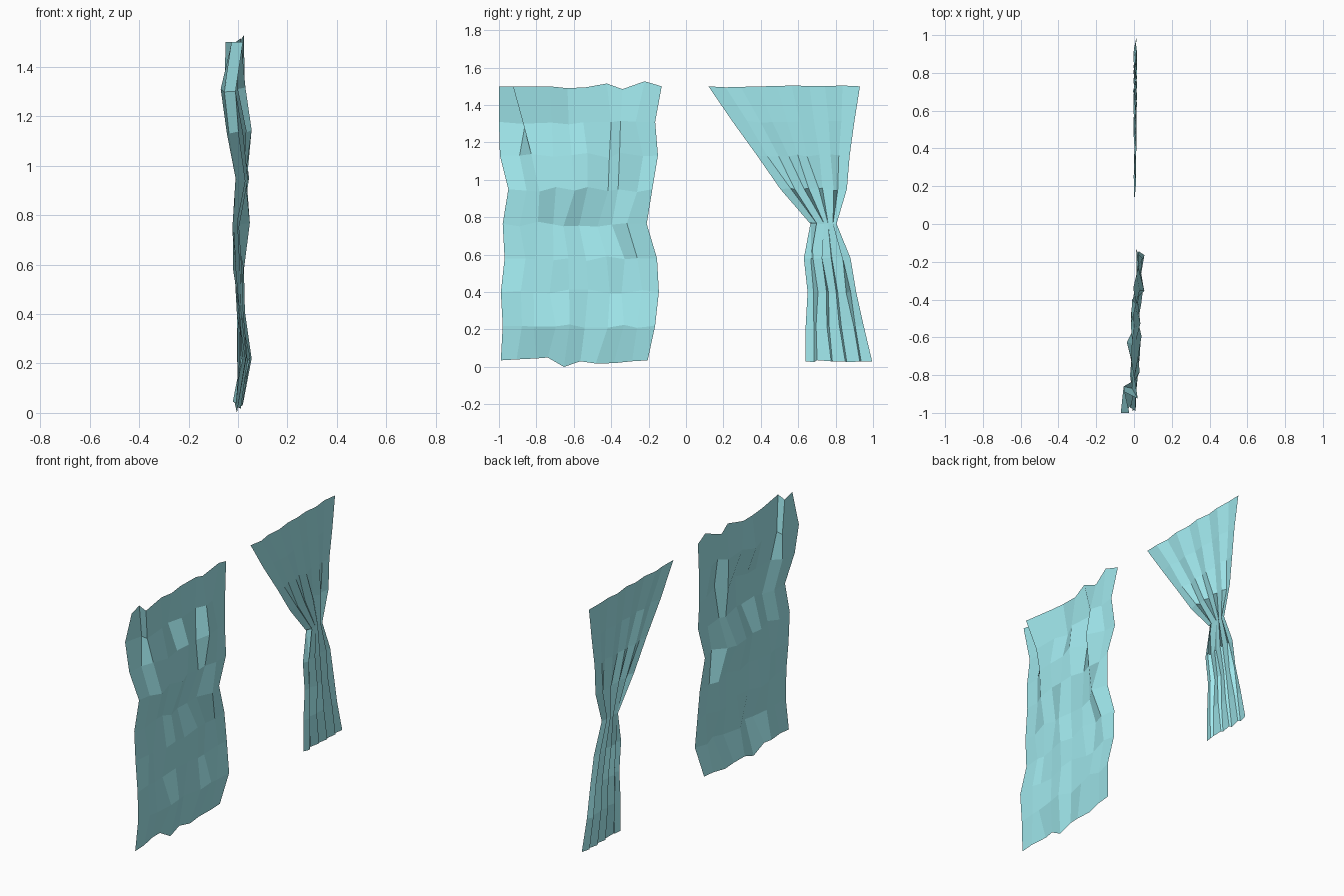
import bpy, random

if "Cube" in bpy.data.objects:
    bpy.data.objects.remove(bpy.data.objects["Cube"])

mat = bpy.data.materials.new("teal_cloth")
mat.diffuse_color = (0.36, 0.82, 0.86, 1)
mat.use_nodes = True
mat.node_tree.nodes["Principled BSDF"].inputs["Base Color"].default_value = mat.diffuse_color
COLS = 9
ROWS_Z = [1.5, 1.31, 1.13, .95, .765, .58, .4, .22, .03]


def cloth(name, rows):
    """Flat-shaded quad sheet from rows of points."""
    n = len(rows[0])
    verts = [p for row in rows for p in row]
    faces = [(r * n + c, (r + 1) * n + c, (r + 1) * n + c + 1, r * n + c + 1)
             for r in range(len(rows) - 1) for c in range(n - 1)]
    me = bpy.data.meshes.new(name)
    me.from_pydata(verts, [], faces)
    me.materials.append(mat)
    ob = bpy.data.objects.new(name, me)
    bpy.context.collection.objects.link(ob)
    return ob


# Hanging curtain: crumpled sheet, edges per row, depth drifting along its width
random.seed(7)
left = [-1, -1, -.995, -.95, -.98, -.97, -.99, -.98, -.99]
right = [-.13, -.165, -.15, -.18, -.21, -.155, -.145, -.165, -.205]
lo = [-.035, -.06, -.045, -.01, -.055, -.02, -.01, -.015, -.03]
hi = [.025, .035, .065, .065, .055, .03, .03, .055, .02]
top_dz = [0, 0, 0, 0, -.01, -.005, .015, -.015, .027, 0]
low_dz = [.005, .01, .015, .02, -.03, 0, -.012, -.01, 0, .005]
rows = []
for r, z in enumerate(ROWS_Z):
    row = []
    for c in range(COLS + 1):
        t = c / COLS
        inner = 0 < c < COLS
        y = left[r] + (right[r] - left[r]) * t + inner * random.uniform(-.022, .022)
        k = min(1, max(0, .2 + .6 * t + random.uniform(-.27, .27)))
        x = lo[r] + (hi[r] - lo[r]) * k
        dz = top_dz[c] if r == 0 else low_dz[c] if r == 8 else inner * random.uniform(-.015, .015)
        row.append([x, y, z + dz])
    rows.append(row)
# folded-back pleat at the upper outer corner
rows[0][0][:2], rows[0][1][:2], rows[0][2][:2] = (-.025, -1), (-.05, -.89), (.02, -.925)
rows[1][0][:2], rows[1][1][:2], rows[1][2][:2] = (-.07, -1), (-.055, -.86), (-.01, -.87)
# overlapping pleat near the inner edge
rows[1][7][:2], rows[2][7][:2] = (.03, -.35), (.055, -.355)
rows[1][6][:2], rows[2][6][:2] = (-.01, -.40), (.0, -.41)
cloth("hanging_curtain", rows)

# Gathered curtain: spread at the top, pinched with overlapping folds at the tie
random.seed(3)
left = [.12, .25, .38, .505, .665, .63, .65, .64, .64]
right = [.93, .90, .875, .86, .805, .88, .91, .95, .995]
amp = [.006, .008, .01, .012, .012, .012, .011, .01, .01]
fold = [0, 0, 0, .008, .02, .012, .008, .012, .012]
rows = []
for r, z in enumerate(ROWS_Z):
    row = []
    for c in range(COLS + 1):
        t = c / COLS
        inner = 0 < c < COLS
        s = 1 if c % 2 else -1
        y = left[r] + (right[r] - left[r]) * t
        y += inner * (s * fold[r] + random.uniform(-.008, .008))
        x = .006 + s * amp[r] * random.uniform(.3, 1)
        row.append((x, y, z + inner * random.uniform(-.006, .006)))
    rows.append(row)
cloth("gathered_curtain", rows)
